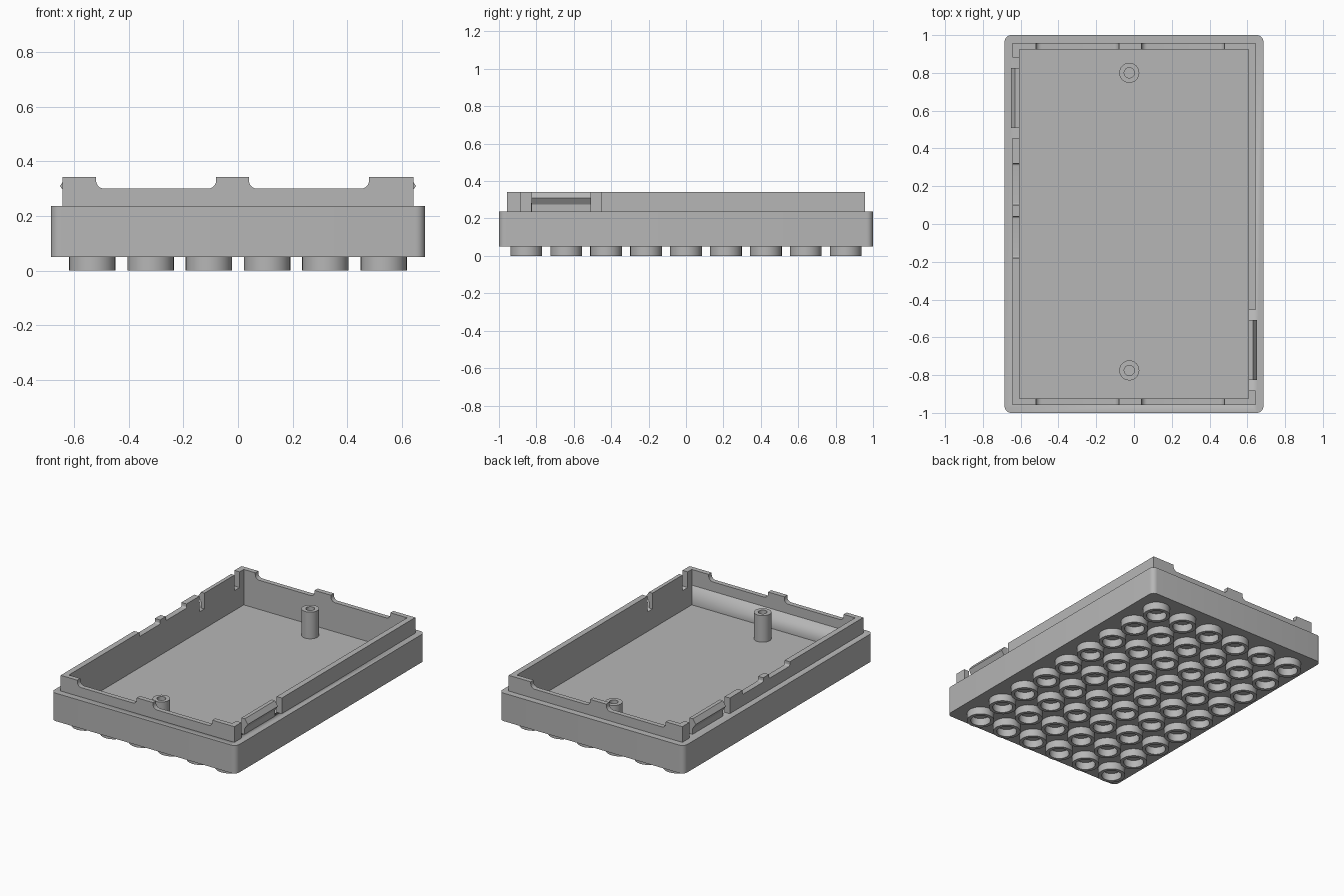
import bpy, bmesh, math

cube = bpy.data.objects.get("Cube")
if cube:
    bpy.data.objects.remove(cube, do_unlink=True)

# Single plastic colour
GREY = (0.47, 0.47, 0.47, 1)
plastic = bpy.data.materials.new("grey_plastic")
plastic.use_nodes = True
plastic.diffuse_color = GREY
plastic.node_tree.nodes["Principled BSDF"].inputs["Base Color"].default_value = GREY

# Main heights and half sizes
BASE, FLOOR, LEDGE, TOP = 0.05, 0.105, 0.237, 0.342
OUT_X, OUT_Y = 0.685, 1.0
LIP_X, LIP_Y = 0.643, 0.957
IN_X, IN_Y = 0.605, 0.925


def finish(name, bm):
    bmesh.ops.recalc_face_normals(bm, faces=bm.faces)
    mesh = bpy.data.meshes.new(name)
    bm.to_mesh(mesh)
    bm.free()
    mesh.materials.append(plastic)
    mesh.shade_smooth()
    mesh.set_sharp_from_angle(angle=math.radians(30))
    return place(name, mesh)


def place(name, mesh, loc=(0, 0, 0)):
    ob = bpy.data.objects.new(name, mesh)
    ob.location = loc
    bpy.context.collection.objects.link(ob)
    return ob


def prism(name, profile, axis, a, b):
    """Extrude a closed profile along x, y or z from a to b."""
    bm = bmesh.new()

    def point(u, v, w):
        return {"x": (w, u, v), "y": (u, w, v), "z": (u, v, w)}[axis]

    low = [bm.verts.new(point(u, v, a)) for u, v in profile]
    high = [bm.verts.new(point(u, v, b)) for u, v in profile]
    bm.faces.new(low)
    bm.faces.new(high)
    for i in range(len(low)):
        j = (i + 1) % len(low)
        bm.faces.new((low[i], low[j], high[j], high[i]))
    return finish(name, bm)


def tube(name, inner, outer, z0, z1, segments=32):
    bm = bmesh.new()
    loop = [(inner, z0), (outer, z0), (outer, z1), (inner, z1)]
    rings = []
    for i in range(segments):
        t = 2 * math.pi * i / segments
        rings.append([bm.verts.new((r * math.cos(t), r * math.sin(t), z)) for r, z in loop])
    for i in range(segments):
        p, q = rings[i], rings[(i + 1) % segments]
        for k in range(4):
            m = (k + 1) % 4
            bm.faces.new((p[k], p[m], q[m], q[k]))
    return finish(name, bm)


def rounded_rect(hx, hy, r, steps=6):
    pts = []
    for k, (sx, sy) in enumerate([(1, 1), (-1, 1), (-1, -1), (1, -1)]):
        for i in range(steps + 1):
            t = math.pi / 2 * (k + i / steps)
            pts.append((sx * (hx - r) + r * math.cos(t), sy * (hy - r) + r * math.sin(t)))
    return pts


def notched(u0, u1, notches=(), depth=0.042, r=0.03, steps=6):
    """Wall outline whose top edge has notches with rounded lower corners."""
    pts = [(u0, LEDGE), (u0, TOP)]
    zb = TOP - depth
    arc = [math.pi / 2 * i / steps for i in range(steps + 1)]
    for n0, n1 in notches:
        left = [(r * (1 - math.cos(t)), zb + r * (1 - math.sin(t))) for t in arc]
        pts.append((n0, TOP))
        pts += [(n0 + d, z) for d, z in left]
        pts += [(n1 - d, z) for d, z in reversed(left)]
        pts.append((n1, TOP))
    return pts + [(u1, TOP), (u1, LEDGE)]


# Tray with hollow inside
tray = prism("tray", rounded_rect(OUT_X, OUT_Y, 0.035), "z", BASE, LEDGE)
box = [(-IN_X, -IN_Y), (IN_X, -IN_Y), (IN_X, IN_Y), (-IN_X, IN_Y)]
cutter = prism("tray_cutter", box, "z", FLOOR, TOP)
cutter.hide_render = True
mod = tray.modifiers.new("hollow", "BOOLEAN")
mod.operation = "DIFFERENCE"
mod.solver = "EXACT"
mod.object = cutter
bpy.context.view_layer.update()
hollow = bpy.data.meshes.new_from_object(tray.evaluated_get(bpy.context.evaluated_depsgraph_get()))
tray.modifiers.clear()
tray.data = hollow
bpy.data.objects.remove(cutter, do_unlink=True)

# Front and back lip walls with finger notches
ends = notched(-LIP_X, LIP_X, [(-0.52, -0.08), (0.04, 0.48)])
prism("front_lip", ends, "y", -LIP_Y, -IN_Y)
prism("back_lip", ends, "y", IN_Y, LIP_Y)

# Side lip walls, each with a gap that holds a snap tongue
prism("left_lip", notched(-0.455, IN_Y), "x", IN_X, LIP_X)
prism("right_lip", notched(-IN_Y, 0.455, [(-0.18, 0.04), (0.10, 0.32)], 0.028, 0.012),
      "x", -LIP_X, -IN_X)
snap = [(IN_X, LEDGE), (0.628, LEDGE), (0.628, 0.275), (0.652, 0.31), (0.63, TOP), (IN_X, TOP)]
for side, s in (("left", 1), ("right", -1)):
    ya, yb = sorted((-s * IN_Y, -s * 0.882))
    prism(side + "_lip_end", notched(ya, yb), "x", s * IN_X, s * LIP_X)
    prism(side + "_snap_tongue", [(s * x, z) for x, z in snap], "y", -s * 0.827, -s * 0.508)

# Screw posts
for name, y in (("front_screw_post", -0.775), ("back_screw_post", 0.8)):
    tube(name, 0.027, 0.053, FLOOR, 0.283).location = (-0.025, y, 0)

# Grid of key sleeves underneath
PITCH = 0.2135
sleeve = tube("key_sleeve", 0.062, 0.085, 0, BASE)
sleeve_mesh = sleeve.data
bpy.data.objects.remove(sleeve, do_unlink=True)
for col in range(6):
    for row in range(9):
        place("key_sleeve", sleeve_mesh, ((col - 2.5) * PITCH, (row - 4) * PITCH, 0))
